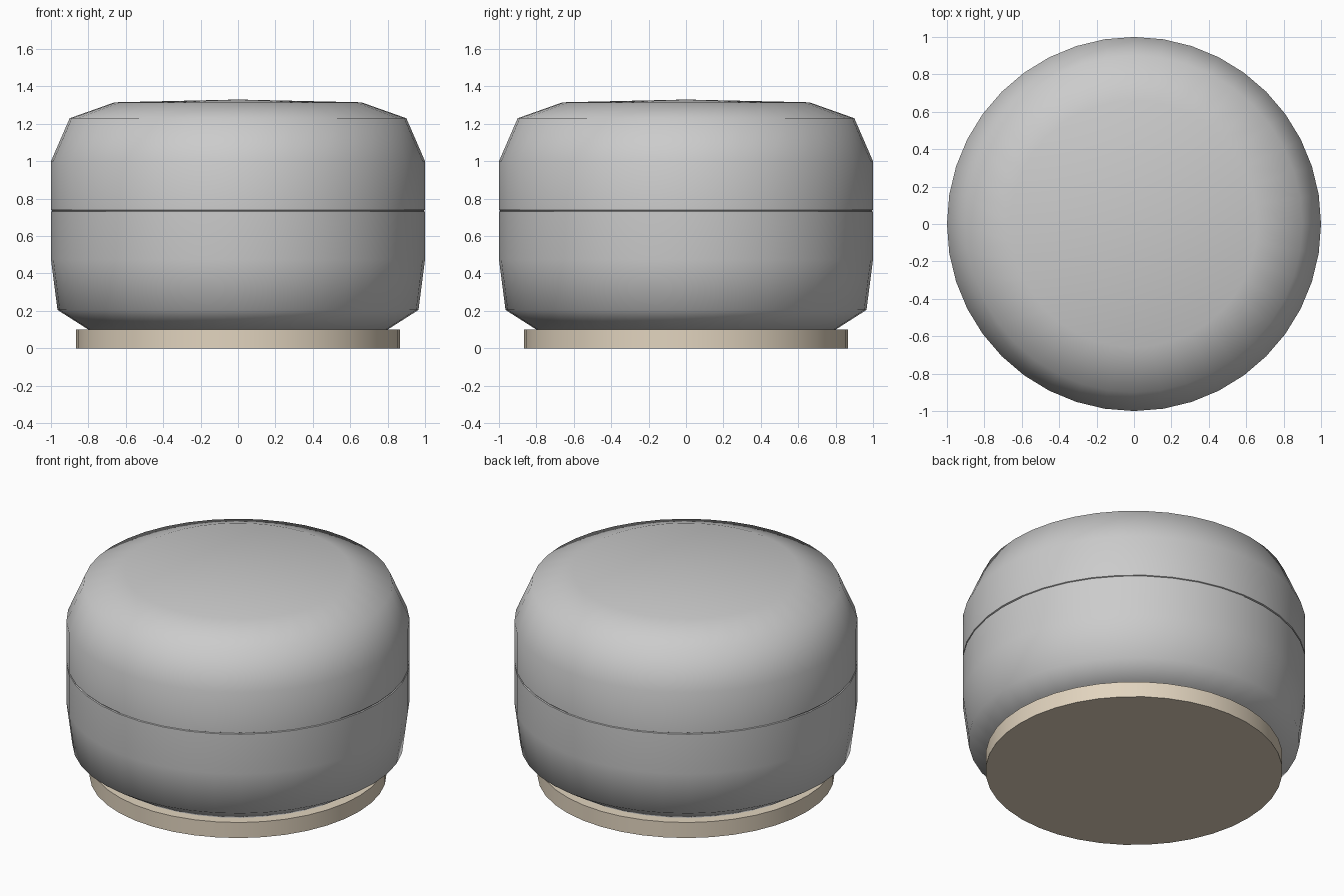
import bpy, bmesh, math

if "Cube" in bpy.data.objects:
    bpy.data.objects.remove(bpy.data.objects["Cube"])

SEGMENTS = 40


def lathe(name, profile, angle=55):
    """Spin an (r, z) profile around the z axis; r = 0 ends become poles."""
    bm = bmesh.new()
    rings = []
    for r, z in profile:
        if r == 0:
            rings.append([bm.verts.new((0, 0, z))] * SEGMENTS)
        else:
            rings.append([bm.verts.new((r * math.cos(math.tau * i / SEGMENTS),
                                        r * math.sin(math.tau * i / SEGMENTS), z))
                          for i in range(SEGMENTS)])
    for low, high in zip(rings, rings[1:]):
        for i in range(SEGMENTS):
            j = (i + 1) % SEGMENTS
            corners = list(dict.fromkeys([low[i], low[j], high[j], high[i]]))
            bm.faces.new(corners)
    bmesh.ops.recalc_face_normals(bm, faces=bm.faces)
    mesh = bpy.data.meshes.new(name)
    bm.to_mesh(mesh)
    bm.free()
    obj = bpy.data.objects.new(name, mesh)
    bpy.context.collection.objects.link(obj)
    bpy.ops.object.select_all(action='DESELECT')
    obj.select_set(True)
    bpy.context.view_layer.objects.active = obj
    bpy.ops.object.shade_smooth_by_angle(angle=math.radians(angle))
    return obj


# Rounded cushion body, with a fine seam groove around the middle
lathe("cushion_body", [
    (0, 0.1), (0.80, 0.1), (0.965, 0.205), (1.0, 0.475),
    (1.0, 0.73), (0.994, 0.733), (0.994, 0.737), (1.0, 0.74),
    (1.0, 1.0), (0.90, 1.23), (0.66, 1.315), (0, 1.33)])

# Wooden base disc
base = lathe("base_disc", [(0, 0), (0.865, 0), (0.865, 0.1), (0, 0.1)], 30)
wood = bpy.data.materials.new("pale_wood")
wood.diffuse_color = (0.76, 0.66, 0.52, 1)
wood.use_nodes = True
wood.node_tree.nodes["Principled BSDF"].inputs["Base Color"].default_value = wood.diffuse_color
base.data.materials.append(wood)
